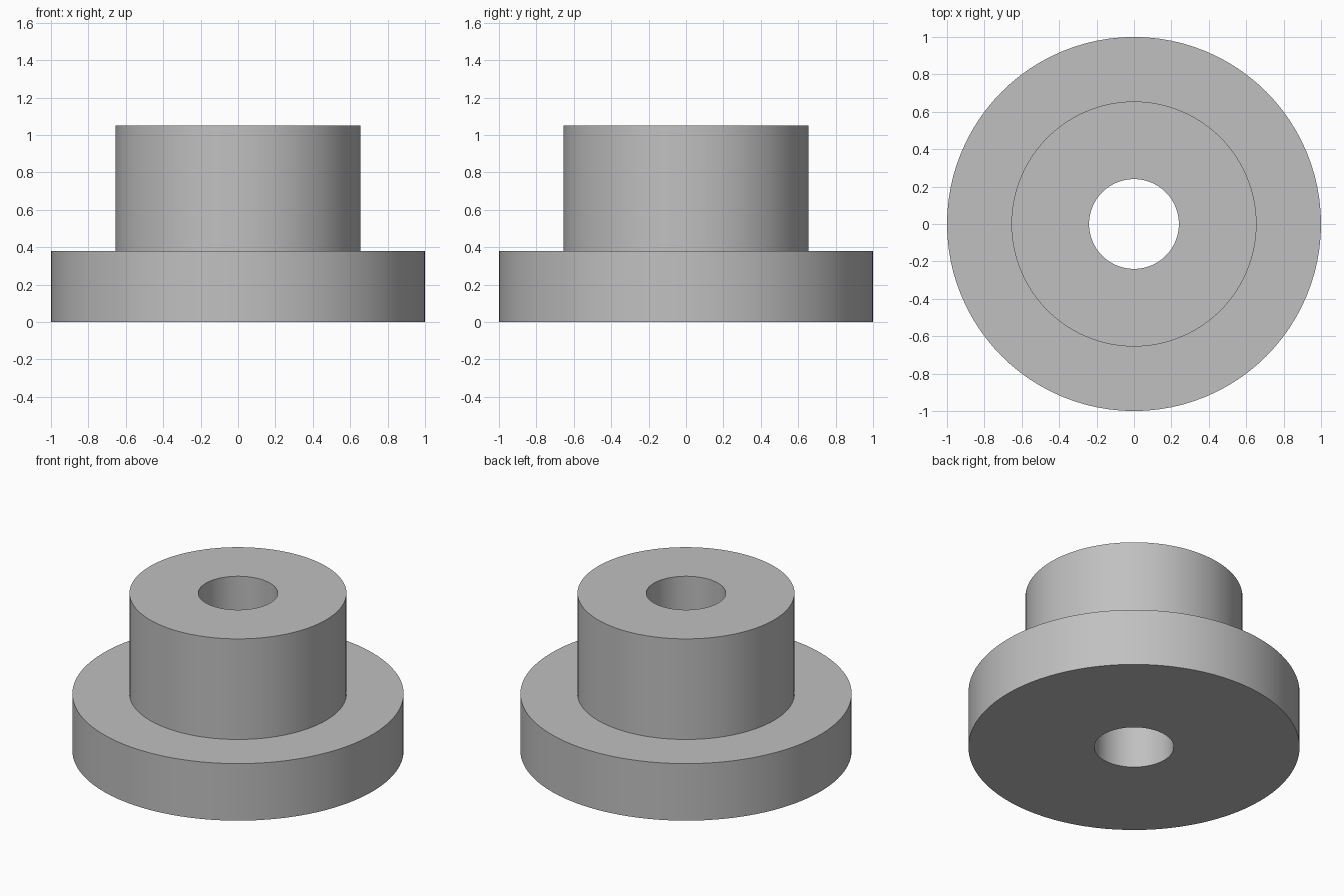
import bpy, bmesh
from math import radians, tau
from mathutils import Vector

cube = bpy.data.objects.get("Cube")
if cube:
    bpy.data.objects.remove(cube, do_unlink=True)

# Main dimensions
FLANGE_R, HUB_R, BORE_R = 1.0, 0.655, 0.24
FLANGE_H, TOTAL_H = 0.38, 1.05
SEGMENTS = 96

# Plain grey finish
grey = bpy.data.materials.new("plain_grey")
color = (0.53, 0.53, 0.53, 1.0)
grey.diffuse_color = color
grey.use_nodes = True
grey.node_tree.nodes["Principled BSDF"].inputs["Base Color"].default_value = color

# Closed half section, turned around the z axis
profile = [(BORE_R, 0), (FLANGE_R, 0), (FLANGE_R, FLANGE_H),
           (HUB_R, FLANGE_H), (HUB_R, TOTAL_H), (BORE_R, TOTAL_H)]
bm = bmesh.new()
verts = [bm.verts.new((r, 0, z)) for r, z in profile]
edges = [bm.edges.new((v, verts[(i + 1) % len(verts)])) for i, v in enumerate(verts)]
bmesh.ops.spin(bm, geom=verts + edges, cent=Vector(), axis=Vector((0, 0, 1)),
               angle=tau, steps=SEGMENTS, use_merge=True)
bmesh.ops.remove_doubles(bm, verts=bm.verts, dist=0.0001)
bmesh.ops.recalc_face_normals(bm, faces=bm.faces)

mesh = bpy.data.meshes.new("flanged_bushing")
bm.to_mesh(mesh)
bm.free()
mesh.materials.append(grey)
bushing = bpy.data.objects.new("flanged_bushing", mesh)
bpy.context.collection.objects.link(bushing)

# Smooth walls with crisp rims
bpy.ops.object.select_all(action="DESELECT")
bushing.select_set(True)
bpy.context.view_layer.objects.active = bushing
bpy.ops.object.shade_smooth_by_angle(angle=radians(30))
